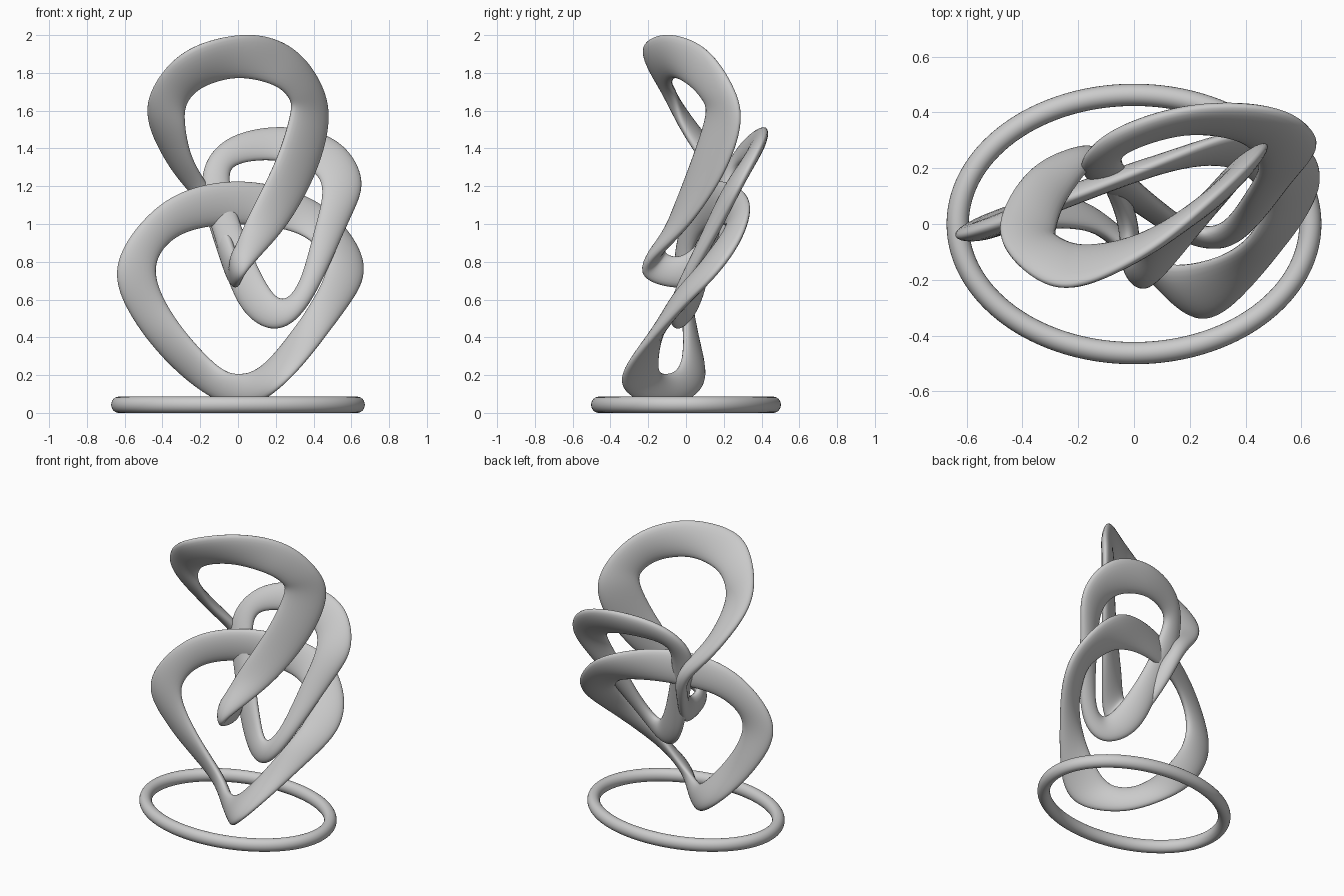
import bpy, bmesh
from math import sin, cos, pi
from mathutils import Vector


def catmull(p, n):
    # closed smooth curve through the points
    out = []
    k = len(p)
    for i in range(k):
        a, b, c, d = (p[(i + j) % k] for j in (-1, 0, 1, 2))
        for s in range(n):
            t = s / n
            out.append(0.5 * (2 * b + (c - a) * t + (2 * a - 5 * b + 4 * c - d) * t * t
                              + (3 * b - a - 3 * c + d) * t ** 3))
    return out


def band(name, outer, inner, half_thick, n=14, sides=24):
    # closed band with an elliptical section spanning an outer and an inner rim
    o, i = catmull(outer, n), catmull(inner, n)
    k = len(o)
    for _ in range(20):  # even out the rims
        o = [(o[j - 1] + 2 * o[j] + o[(j + 1) % k]) / 4 for j in range(k)]
        i = [(i[j - 1] + 2 * i[j] + i[(j + 1) % k]) / 4 for j in range(k)]
    mid = [(a + b) / 2 for a, b in zip(o, i)]
    bm = bmesh.new()
    rings = []
    for j in range(k):
        tan = (mid[(j + 1) % k] - mid[j - 1]).normalized()
        w = (o[j] - i[j]) / 2
        nor = tan.cross(w).normalized() * half_thick
        rings.append([bm.verts.new(mid[j] + w * cos(2 * pi * s / sides) + nor * sin(2 * pi * s / sides))
                      for s in range(sides)])
    for j in range(k):
        r, q = rings[j], rings[(j + 1) % k]
        for s in range(sides):
            t = (s + 1) % sides
            bm.faces.new((r[s], r[t], q[t], q[s]))
    bmesh.ops.recalc_face_normals(bm, faces=bm.faces)
    me = bpy.data.meshes.new(name)
    bm.to_mesh(me)
    bm.free()
    for f in me.polygons:
        f.use_smooth = True
    ob = bpy.data.objects.new(name, me)
    bpy.context.collection.objects.link(ob)


def loop(name, rims):
    band(name, [Vector(r[:3]) for r in rims], [Vector(r[3:]) for r in rims], 0.036)


# oval base ring
angles = [2 * pi * a / 32 for a in range(32)]
band("base_ring",
     [Vector((0.675 * cos(a), 0.505 * sin(a), 0.043)) for a in angles],
     [Vector((0.595 * cos(a), 0.425 * sin(a), 0.043)) for a in angles], 0.043, 6)

# each row: outer rim point, inner rim point
loop("lower_loop", [
    (0.0, 0.18, 1.23, 0.0, 0.19, 1.0),
    (-0.39, 0.03, 1.125, -0.30, 0.08, 0.95),
    (-0.65, -0.05, 0.78, -0.44, 0.0, 0.78),
    (-0.52, 0.03, 0.44, -0.36, 0.0, 0.54),
    (-0.24, 0.10, 0.15, -0.13, -0.02, 0.26),
    (0.02, -0.12, 0.03, 0.02, -0.12, 0.205),
    (0.26, -0.36, 0.17, 0.17, -0.15, 0.28),
    (0.55, -0.06, 0.52, 0.38, -0.09, 0.57),
    (0.67, 0.16, 0.74, 0.47, 0.06, 0.76),
    (0.59, 0.30, 0.95, 0.44, 0.14, 0.86),
    (0.38, 0.33, 1.14, 0.30, 0.22, 0.96)])

loop("middle_loop", [
    (0.22, 0.42, 1.515, 0.18, 0.33, 1.34),
    (-0.07, 0.33, 1.445, -0.02, 0.27, 1.31),
    (-0.195, 0.21, 1.24, -0.04, 0.21, 1.19),
    (-0.12, 0.14, 0.92, 0.03, 0.13, 0.95),
    (0.01, 0.06, 0.56, 0.14, 0.03, 0.70),
    (0.20, -0.05, 0.44, 0.23, -0.03, 0.60),
    (0.38, -0.06, 0.58, 0.32, 0.0, 0.68),
    (0.57, 0.17, 0.98, 0.40, 0.10, 0.95),
    (0.66, 0.30, 1.23, 0.45, 0.21, 1.18),
    (0.52, 0.41, 1.445, 0.38, 0.30, 1.29)])

loop("upper_loop", [
    (0.05, -0.10, 2.005, 0.0, -0.06, 1.775),
    (-0.23, -0.23, 1.94, -0.18, -0.08, 1.73),
    (-0.41, -0.15, 1.79, -0.27, -0.05, 1.64),
    (-0.485, 0.0, 1.58, -0.28, -0.02, 1.52),
    (-0.37, 0.20, 1.32, -0.24, 0.09, 1.33),
    (-0.19, 0.27, 1.09, -0.12, 0.23, 1.13),
    (-0.10, 0.19, 0.86, -0.05, 0.10, 0.94),
    (-0.02, 0.02, 0.66, -0.02, -0.02, 0.83),
    (0.03, -0.25, 0.74, -0.02, -0.12, 0.86),
    (0.25, 0.0, 0.98, 0.05, -0.08, 1.03),
    (0.41, 0.20, 1.27, 0.20, 0.03, 1.33),
    (0.48, 0.29, 1.55, 0.28, 0.11, 1.58),
    (0.43, 0.23, 1.76, 0.27, 0.08, 1.67),
    (0.28, 0.09, 1.94, 0.18, 0.01, 1.74)])
